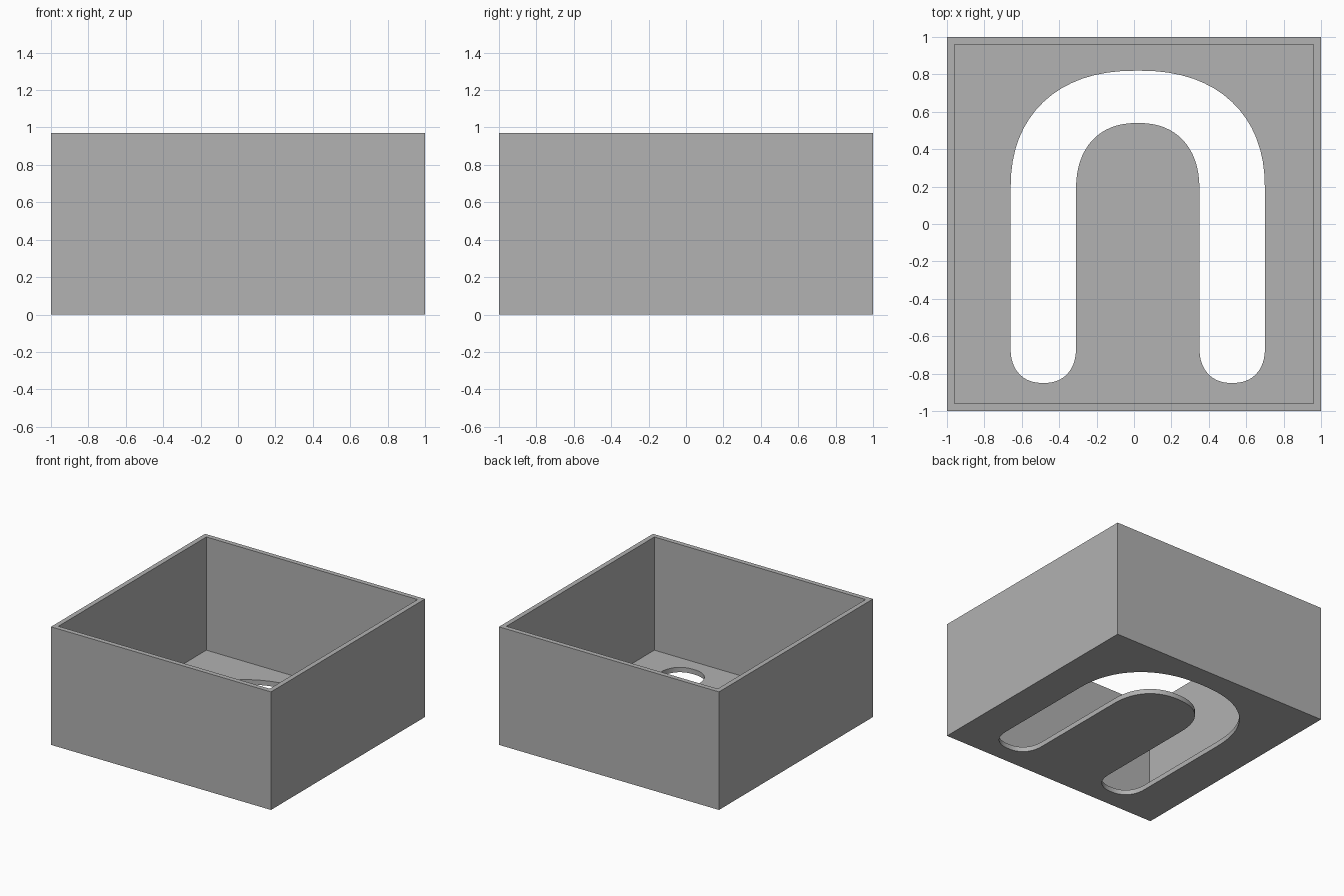
import bpy, bmesh, math

if "Cube" in bpy.data.objects:
    bpy.data.objects.remove(bpy.data.objects["Cube"], do_unlink=True)

HEIGHT, WALL, FLOOR = 0.97, 0.04, 0.04
SLOT_X = 0.02                      # slot centre line
OUTER, INNER = 0.68, 0.33          # slot half widths
SHOULDER, FOOT = 0.18, -0.66       # ends of the straight legs

grey = bpy.data.materials.new("plain grey")
grey.use_nodes = True
colour = (0.445, 0.445, 0.445, 1)
grey.diffuse_color = colour
grey.node_tree.nodes["Principled BSDF"].inputs["Base Color"].default_value = colour


def prism(name, outline, bottom, top):
    """Extrude a closed xy outline between two heights."""
    bm = bmesh.new()
    face = bm.faces.new([bm.verts.new((x, y, bottom)) for x, y in outline])
    extruded = bmesh.ops.extrude_face_region(bm, geom=[face])["geom"]
    verts = [v for v in extruded if isinstance(v, bmesh.types.BMVert)]
    bmesh.ops.translate(bm, verts=verts, vec=(0, 0, top - bottom))
    bmesh.ops.recalc_face_normals(bm, faces=bm.faces)
    mesh = bpy.data.meshes.new(name)
    bm.to_mesh(mesh)
    bm.free()
    mesh.materials.append(grey)
    obj = bpy.data.objects.new(name, mesh)
    bpy.context.collection.objects.link(obj)
    return obj


def square(half):
    return [(-half, -half), (half, -half), (half, half), (-half, half)]


def arch(cx, cy, rx, ry, steps=32):
    """Slightly squared half ellipse, running from +x over to -x."""
    power = 2 / 2.3
    points = []
    for i in range(steps + 1):
        a = math.pi * i / steps
        c, s = math.cos(a), max(math.sin(a), 0)
        points.append((cx + rx * math.copysign(abs(c) ** power, c), cy + ry * s ** power))
    return points


def cut(target, cutter):
    mod = target.modifiers.new(cutter.name, 'BOOLEAN')
    mod.object = cutter
    mod.operation = 'DIFFERENCE'
    mod.solver = 'EXACT'
    cutter.hide_render = True


# Open box
box = prism("open_box", square(1), 0, HEIGHT)
cavity = prism("cavity_cutter", square(1 - WALL), FLOOR, HEIGHT + 0.1)

# Arched slot through the floor, with rounded feet
leg, leg_x = (OUTER - INNER) / 2, (OUTER + INNER) / 2
outline = arch(SLOT_X, SHOULDER, OUTER, 0.64)
outline += arch(SLOT_X - leg_x, FOOT, -leg, -0.19)
outline += arch(SLOT_X, SHOULDER, INNER, 0.36)[::-1]
outline += arch(SLOT_X + leg_x, FOOT, -leg, -0.19)
slot = prism("slot_cutter", outline, -0.1, FLOOR + 0.1)

cut(box, cavity)
cut(box, slot)

# Bake the cuts and drop the cutters
bpy.context.view_layer.update()
depsgraph = bpy.context.evaluated_depsgraph_get()
baked = bpy.data.meshes.new_from_object(box.evaluated_get(depsgraph))
box.modifiers.clear()
box.data = baked
for cutter in (cavity, slot):
    bpy.data.objects.remove(cutter, do_unlink=True)

# Smooth slot rim, crisp box edges
bpy.ops.object.select_all(action='DESELECT')
box.select_set(True)
bpy.context.view_layer.objects.active = box
bpy.ops.object.shade_smooth_by_angle(angle=math.radians(30))
